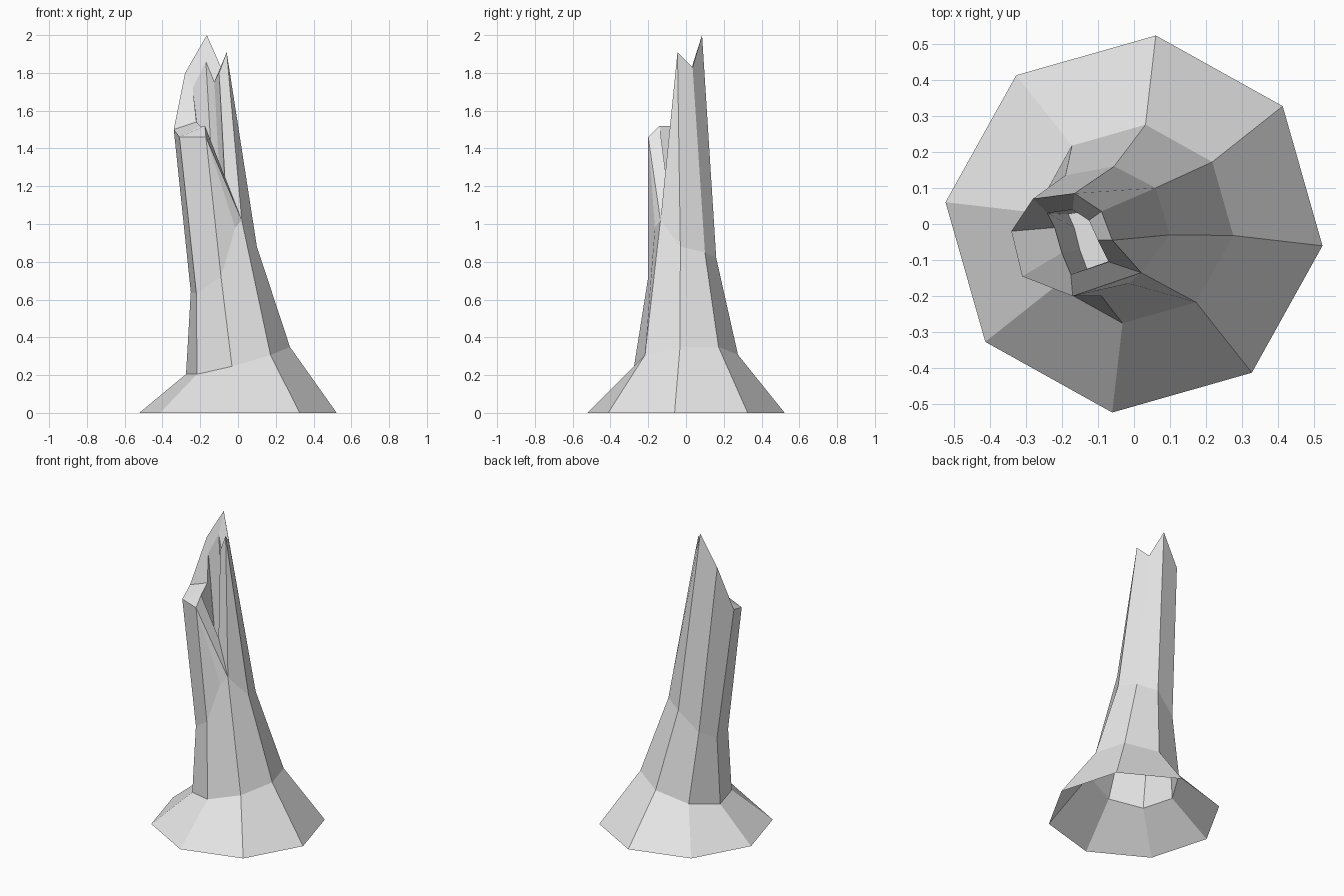
import bpy
import bmesh
from math import cos, sin, radians

SIDES = 8
START = radians(-6.6)

# Remove the default object
cube = bpy.data.objects.get("Cube")
if cube:
    bpy.data.objects.remove(cube, do_unlink=True)

# Single grey material
grey = bpy.data.materials.new("weathered grey")
grey.use_nodes = True
colour = (0.8, 0.8, 0.8, 1)
grey.diffuse_color = colour
grey.node_tree.nodes["Principled BSDF"].inputs["Base Color"].default_value = colour

bm = bmesh.new()


def add_ring(points):
    return [bm.verts.new(p) for p in points]


def octagon(radius, height, tilt_x=0, tilt_y=0):
    """Ring of points on a plane that may be tilted."""
    points = []
    for k in range(SIDES):
        a = START + radians(45) * k
        x, y = radius * cos(a), radius * sin(a)
        points.append((x, y, height + tilt_x * x + tilt_y * y))
    return add_ring(points)


def bridge(lower, upper, count, closed=False):
    """Join two rings with quads, going counter-clockwise."""
    for k in range(count):
        n = (k + 1) % len(lower) if closed else k + 1
        bm.faces.new((lower[k], lower[n], upper[n], upper[k]))


# Flared open foot
foot = octagon(0.526, 0)
ankle = octagon(0.277, 0.277, 0.27, 0.08)

# Leaning waist, the last corner is the bottom of the split
waist = add_ring([
    (0.10, -0.03, 0.88), (0.06, 0.10, 0.85), (-0.055, 0.16, 0.82),
    (-0.19, 0.135, 0.70), (-0.25, 0.03, 0.64), (-0.22, -0.13, 0.63),
    (-0.09, -0.20, 0.72), (0.02, -0.135, 1.02)])
split = bm.verts.new((-0.015, -0.165, 0.98))

# Jagged broken rim, outer and inner edges
rim = add_ring([
    (-0.06, -0.045, 1.91), (-0.09, 0.035, 1.83), (-0.165, 0.085, 2),
    (-0.28, 0.07, 1.80), (-0.34, -0.02, 1.50), (-0.31, -0.145, 1.46),
    (-0.17, -0.20, 1.46)])
rim.append(waist[-1])
inner = add_ring([
    (-0.10, -0.045, 1.80), (-0.125, 0.01, 1.75), (-0.17, 0.04, 1.86),
    (-0.24, 0.03, 1.72), (-0.22, -0.01, 1.54), (-0.20, -0.08, 1.52),
    (-0.175, -0.14, 1.52), (-0.07, -0.105, 1.25)])

# Bottom of the hollow
well = add_ring([(v.co.x * 0.8 + 0.01, v.co.y * 0.9, 1.1) for v in inner])

# Outer walls
bridge(foot, ankle, SIDES, closed=True)
bridge(ankle, waist, SIDES - 2)
bm.faces.new((ankle[6], ankle[7], waist[7], split, waist[6]))
bm.faces.new((ankle[7], ankle[0], waist[0], waist[7]))
bridge(waist, rim, SIDES - 2)

# Edges of the split
bm.faces.new((waist[6], split, rim[6]))
bm.faces.new((split, waist[7], rim[6]))
bm.faces.new((waist[7], waist[0], rim[0]))

# Broken thickness, hollow walls and floor
bridge(rim, inner, SIDES, closed=True)
bridge(inner, well, SIDES, closed=True)
bm.faces.new(well)

mesh = bpy.data.meshes.new("broken_stump")
bm.to_mesh(mesh)
bm.free()
mesh.materials.append(grey)
stump = bpy.data.objects.new("broken_stump", mesh)
bpy.context.collection.objects.link(stump)
